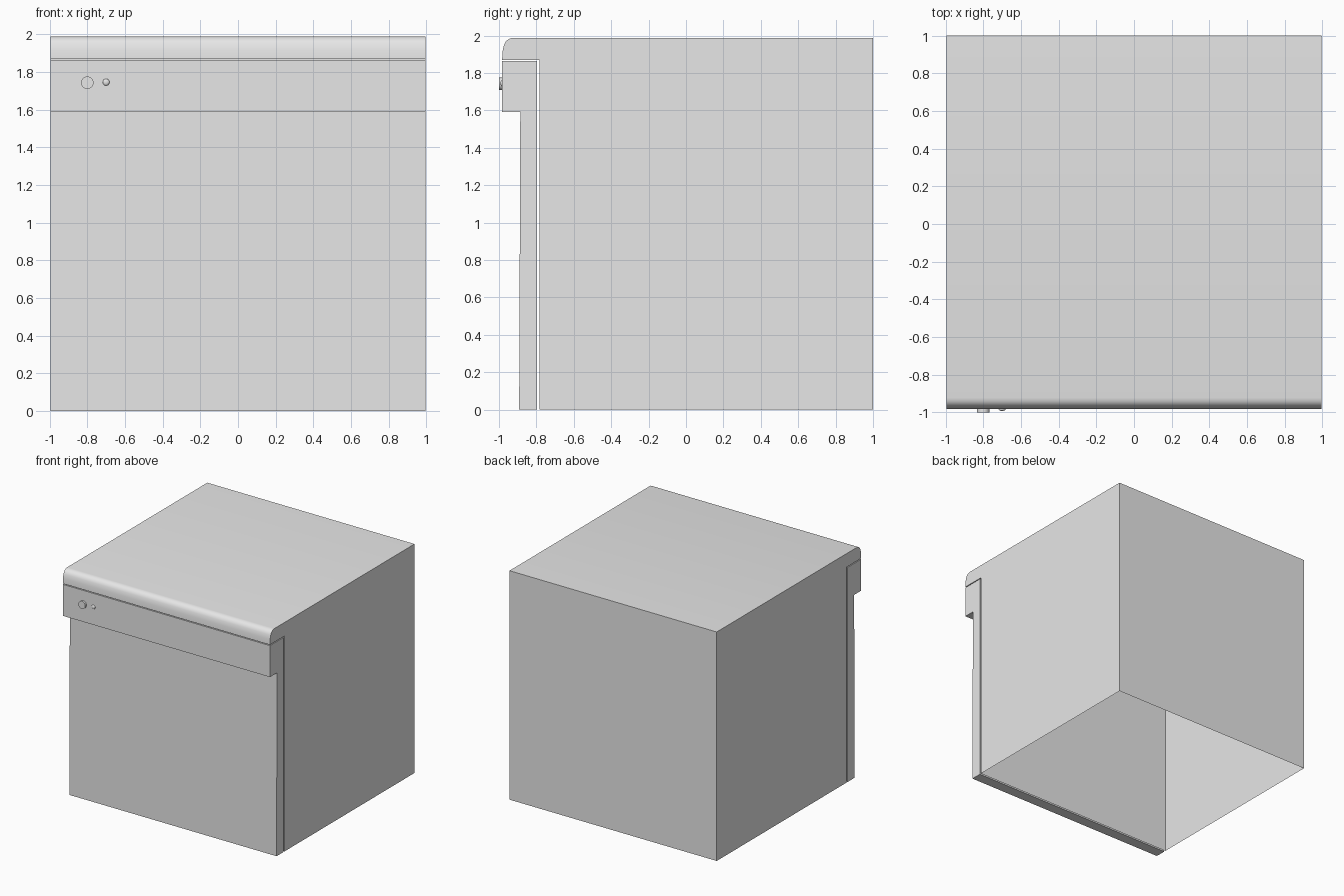
import bpy, bmesh, math
from mathutils import Matrix

cube = bpy.data.objects.get("Cube")
if cube:
    bpy.data.objects.remove(cube, do_unlink=True)

HALF_W = 0.995
TOP = 1.988

grey = bpy.data.materials.new("appliance grey")
grey.use_nodes = True
grey.diffuse_color = (0.8, 0.8, 0.8, 1)
grey.node_tree.nodes["Principled BSDF"].inputs["Base Color"].default_value = (0.8, 0.8, 0.8, 1)


def finish(bm, name, angle):
    """Turn a bmesh into a named, shaded object."""
    bmesh.ops.recalc_face_normals(bm, faces=bm.faces)
    mesh = bpy.data.meshes.new(name)
    bm.to_mesh(mesh)
    bm.free()
    mesh.materials.append(grey)
    obj = bpy.data.objects.new(name, mesh)
    bpy.context.collection.objects.link(obj)
    bpy.ops.object.select_all(action="DESELECT")
    obj.select_set(True)
    bpy.context.view_layer.objects.active = obj
    bpy.ops.object.shade_smooth_by_angle(angle=math.radians(angle))
    return obj


def extrude_profile(name, profile, open_bottom=False):
    """Sweep a side profile of (y, z) points across the full width."""
    bm = bmesh.new()
    face = bm.faces.new([bm.verts.new((-HALF_W, y, z)) for y, z in profile])
    swept = bmesh.ops.extrude_face_region(bm, geom=[face], use_keep_orig=True)
    moved = [v for v in swept["geom"] if isinstance(v, bmesh.types.BMVert)]
    bmesh.ops.translate(bm, verts=moved, vec=(2 * HALF_W, 0, 0))
    if open_bottom:
        floor = [f for f in bm.faces if all(v.co.z < 0.001 for v in f.verts)]
        bmesh.ops.delete(bm, geom=floor, context="FACES_ONLY")
    return finish(bm, name, 35)


# Cabinet shell with an overhanging rounded lip and an open underside
lip = [(-0.983, 1.87), (-0.981, 1.915), (-0.973, 1.95), (-0.965, 1.966),
       (-0.954, 1.977), (-0.94, 1.985), (-0.922, TOP)]
extrude_profile("cabinet", [(1, 0), (-0.783, 0), (-0.783, 1.87)] + lip + [(1, TOP)],
                open_bottom=True)

# Door with a thicker control panel along its top
extrude_profile("door", [(-0.797, 0), (-0.892, 0), (-0.886, 1.59), (-0.983, 1.59),
                         (-0.983, 1.863), (-0.797, 1.863)])

# Round control knob
bm = bmesh.new()
bmesh.ops.create_cone(bm, cap_ends=True, segments=32, radius1=0.033, radius2=0.033, depth=0.022,
                      matrix=Matrix.Translation((-0.8, -0.989, 1.742)) @ Matrix.Rotation(math.pi / 2, 4, "X"))
finish(bm, "control_knob", 35)

# Small domed indicator beside the knob
bm = bmesh.new()
bmesh.ops.create_uvsphere(bm, u_segments=20, v_segments=12, radius=0.018,
                          matrix=Matrix.Translation((-0.7, -0.983, 1.745)) @ Matrix.Diagonal((1, 0.5, 1, 1)))
finish(bm, "indicator_light", 60)
